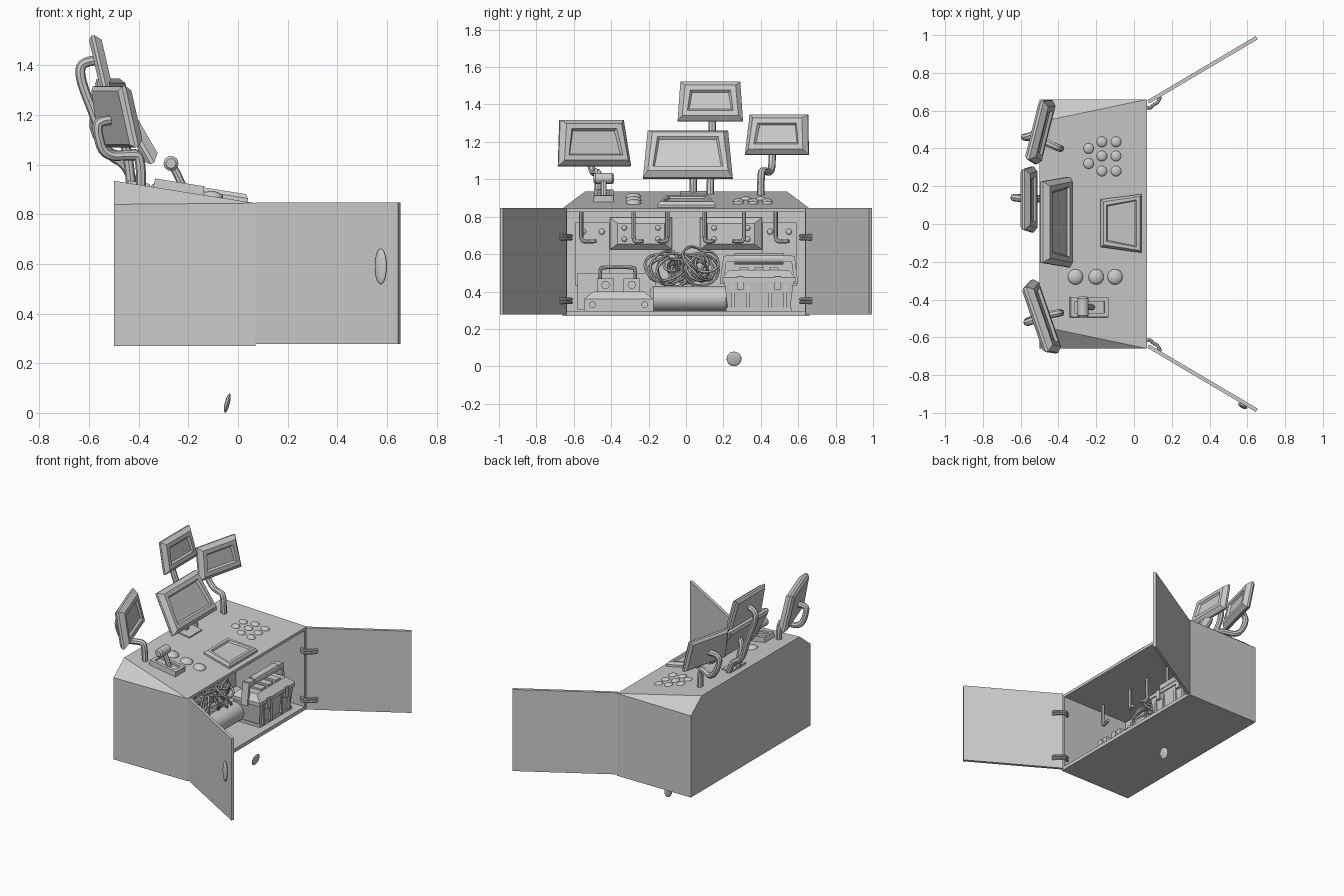
import bpy, bmesh, random
from math import radians, sin, cos, pi, atan
from mathutils import Vector, Matrix

if "Cube" in bpy.data.objects:
    bpy.data.objects.remove(bpy.data.objects["Cube"])

random.seed(4)
SLOPE = 0.158
TILT = Matrix.Rotation(atan(SLOPE), 4, 'Y')


def desk_z(x):
    return 0.845 - SLOPE * (x - 0.07)


def mesh_obj(name, verts, faces, mat=Matrix()):
    me = bpy.data.meshes.new(name)
    bm = bmesh.new()
    vs = [bm.verts.new(mat @ Vector(v)) for v in verts]
    for f in faces:
        bm.faces.new([vs[i] for i in f])
    bmesh.ops.recalc_face_normals(bm, faces=bm.faces)
    bm.to_mesh(me)
    bm.free()
    ob = bpy.data.objects.new(name, me)
    bpy.context.collection.objects.link(ob)
    return ob


def rings(name, loops, mat=Matrix()):
    """Solid made by bridging four-sided loops and capping both ends."""
    verts = [v for l in loops for v in l]
    faces = [(0, 1, 2, 3), tuple(len(verts) - 4 + i for i in range(4))]
    for r in range(len(loops) - 1):
        for i in range(4):
            j = (i + 1) % 4
            faces.append((4*r + i, 4*r + j, 4*r + 4 + j, 4*r + 4 + i))
    return mesh_obj(name, verts, faces, mat)


def quad(x, wb, wt, h):
    """Trapezoid facing +x."""
    return [(x, -wb/2, -h/2), (x, wb/2, -h/2), (x, wt/2, h/2), (x, -wt/2, h/2)]


def flat(z, sx, sy):
    return [(-sx/2, -sy/2, z), (sx/2, -sy/2, z), (sx/2, sy/2, z), (-sx/2, sy/2, z)]


def box(name, c, s, mat=Matrix()):
    return rings(name, [flat(-s[2]/2, s[0], s[1]), flat(s[2]/2, s[0], s[1])],
                 Matrix.Translation(c) @ mat)


def smooth(ob):
    bpy.ops.object.select_all(action='DESELECT')
    ob.select_set(True)
    bpy.context.view_layer.objects.active = ob
    bpy.ops.object.shade_smooth_by_angle(angle=radians(40))
    return ob


def tube(name, pts, r, cyclic=False, res=2, order=3):
    cu = bpy.data.curves.new(name, 'CURVE')
    cu.dimensions = '3D'
    cu.bevel_depth, cu.bevel_resolution, cu.use_fill_caps = r, res, True
    sp = cu.splines.new('NURBS')
    sp.points.add(len(pts) - 1)
    for p, q in zip(sp.points, pts):
        p.co = (*q, 1)
    sp.order_u, sp.resolution_u = order, 5
    sp.use_cyclic_u, sp.use_endpoint_u = cyclic, not cyclic
    ob = bpy.data.objects.new(name, cu)
    bpy.context.collection.objects.link(ob)
    bpy.ops.object.select_all(action='DESELECT')
    ob.select_set(True)
    bpy.context.view_layer.objects.active = ob
    bpy.ops.object.convert(target='MESH')
    return smooth(bpy.context.object)


def dome(name, c, s, mat=Matrix()):
    bpy.ops.mesh.primitive_uv_sphere_add(segments=16, ring_count=10, radius=1)
    ob = bpy.context.object
    ob.name = name
    ob.matrix_world = Matrix.Translation(c) @ mat @ Matrix.Diagonal((*s, 1))
    return smooth(ob)


def rod(name, c, r, length, axis):
    bpy.ops.mesh.primitive_cylinder_add(vertices=16, radius=r, depth=length, location=c)
    ob = bpy.context.object
    ob.name = name
    if axis == 'X':
        ob.rotation_euler = (0, pi/2, 0)
    elif axis == 'Y':
        ob.rotation_euler = (pi/2, 0, 0)
    return smooth(ob)


# Console cabinet: wedge-topped shell with an open front
B, F, W, Z0, Z1 = -0.5, 0.07, 0.66, 0.27, 0.845
cv = [(B, -W, Z0), (B, W, Z0), (B, W, 0.84), (B, 0.54, 0.935), (B, -0.54, 0.935), (B, -W, 0.84)]
cv += [(F, -W, Z0), (F, W, Z0), (F, W, Z1), (F, -W, Z1)]
for x in (F, -0.46):
    cv += [(x, -0.635, 0.295), (x, 0.635, 0.295), (x, 0.635, 0.825), (x, -0.635, 0.825)]
cf = [(0, 1, 2, 3, 4, 5), (0, 1, 7, 6), (1, 2, 8, 7), (0, 5, 9, 6), (2, 3, 8), (4, 5, 9),
      (3, 4, 9, 8), (14, 15, 16, 17)]
for i in range(4):
    j = (i + 1) % 4
    cf += [(6 + i, 6 + j, 10 + j, 10 + i), (10 + i, 10 + j, 14 + j, 14 + i)]
mesh_obj("console_cabinet", cv, cf)

# Open doors and hinges
for s, side in ((-1, "left"), (1, "right")):
    a, b = Vector((0.07, s*0.655)), Vector((0.645, s*0.995))
    n = Vector((0.34, -s*0.575)).normalized() * 0.02
    rings(side + "_door", [[(p.x, p.y, z) for p in (a, b, b + n, a + n)]
                           for z in (0.277, 0.847)])
    for z in (0.35, 0.69):
        for dz in (-0.009, 0.009):
            tube(side + "_hinge", [(0.05, s*0.63, z+dz), (0.08, s*0.605, z+dz),
                 (0.1, s*0.63, z+dz), (0.13, s*0.645, z+dz), (0.14, s*0.675, z+dz)], 0.009)

# Door handle and loose knob below
dome("door_handle", (0.575, -0.963, 0.59), (0.027, 0.012, 0.072), Matrix.Rotation(radians(-30.6), 4, 'Z'))
dome("loose_knob", (-0.043, 0.257, 0.04), (0.01, 0.04, 0.04), Matrix.Rotation(radians(14), 4, 'Y'))


# Monitors: bevelled bezel with recessed screen
def monitor(name, c, w, wt, h, t, yaw, tilt):
    m = (Matrix.Translation(c) @ Matrix.Rotation(radians(yaw), 4, 'Z')
         @ Matrix.Rotation(radians(-tilt), 4, 'Y'))
    def q(x, k):
        return quad(x, w - k, wt - k, h - k)
    rings(name, [q(-t/2, 0.03), q(-t/4, 0), q(0, 0), q(t/2, 0.05),
                 q(t/2, 0.105), q(t/4, 0.125)], m)


monitor("centre_monitor", (-0.41, 0.01, 1.135), 0.48, 0.43, 0.29, 0.06, 0, 30)
monitor("left_monitor", (-0.49, -0.495, 1.195), 0.41, 0.36, 0.25, 0.06, 19, 11)
monitor("right_monitor", (-0.495, 0.49, 1.24), 0.35, 0.32, 0.22, 0.055, -14, 12)
monitor("upper_monitor", (-0.555, 0.13, 1.417), 0.35, 0.32, 0.215, 0.05, 0, 13)

# Bent monitor stands
tube("left_stand", [(-0.39, -0.47, 0.91), (-0.39, -0.47, 1.03), (-0.42, -0.475, 1.04), (-0.54, -0.5, 1.03),
     (-0.57, -0.52, 1.14), (-0.56, -0.52, 1.18), (-0.49, -0.495, 1.18)], 0.02)
tube("right_stand", [(-0.39, 0.4, 0.91), (-0.39, 0.4, 1.03), (-0.42, 0.41, 1.05), (-0.52, 0.46, 1.03),
     (-0.59, 0.46, 1.16), (-0.56, 0.46, 1.22), (-0.49, 0.49, 1.22)], 0.02)
tube("upper_stand", [(-0.42, 0.13, 0.91), (-0.44, 0.13, 1.0), (-0.53, 0.135, 1.04), (-0.57, 0.14, 1.18),
     (-0.64, 0.14, 1.35), (-0.63, 0.14, 1.42), (-0.56, 0.13, 1.42)], 0.02)
tube("centre_stand", [(-0.43, 0.04, 0.91), (-0.44, 0.04, 1.02), (-0.46, 0.03, 1.1), (-0.41, 0.02, 1.14)], 0.02)
box("stand_base", (-0.4, 0.04, desk_z(-0.4)), (0.09, 0.14, 0.02), TILT)

# Tablet panel on the desk
tab = []
for z, k in ((-0.01, 0), (0.014, 0), (0.03, 0.012), (0.03, 0.03), (0.018, 0.036)):
    tab.append([(-0.11 + k, -0.122 + k, z), (0.11 - k, -0.152 + k, z),
                (0.11 - k, 0.158 - k, z), (-0.11 + k, 0.13 - k, z)])
rings("desk_screen", tab, Matrix.Translation((-0.07, 0, desk_z(-0.07))) @ TILT)

# Push buttons
for x in (-0.31, -0.2, -0.1):
    dome("large_button", (x, -0.28, desk_z(x)), (0.041, 0.041, 0.022), TILT)
for x, ys in ((-0.24, (0.32, 0.4)), (-0.17, (0.28, 0.36, 0.435)), (-0.095, (0.28, 0.36, 0.435))):
    for y in ys:
        dome("small_button", (x, y, desk_z(x)), (0.028, 0.028, 0.014), TILT)

# Throttle lever with slotted base
rings("lever_base", [flat(-0.02, 0.21, 0.11), flat(0.035, 0.2, 0.105), flat(0.035, 0.16, 0.06),
      flat(0.02, 0.16, 0.06)], Matrix.Translation((-0.24, -0.44, desk_z(-0.24))) @ TILT)
tube("lever_stick", [(-0.22, -0.44, 0.9), (-0.235, -0.44, 0.95), (-0.27, -0.44, 1.005)], 0.016)
g = rod("lever_grip", (-0.27, -0.44, 1.005), 0.03, 0.11, 'Y')
g.modifiers.new("round", 'BEVEL').width = 0.01

# Back wall panels and bevelled boxes with bolts
for s in (-1, 1):
    box("wall_panel", (-0.45, s*0.5, 0.6), (0.025, 0.18, 0.34))
    rings("wall_box", [quad(0, 0.33, 0.33, 0.17), quad(0.03, 0.33, 0.33, 0.17), quad(0.06, 0.25, 0.25, 0.11)],
          Matrix.Translation((-0.46, s*0.24, 0.71)))
    for y in (0.45, 0.55):
        dome("panel_bolt", (-0.436, s*y, 0.72), (0.01, 0.016, 0.016))
    for y in (0.15, 0.33):
        for z in (0.68, 0.74):
            dome("box_bolt", (-0.4, s*y, z), (0.01, 0.014, 0.014))

# Ceiling hooks
for y, d in ((-0.56, 0.08), (-0.28, 0.05), (-0.1, -0.05), (0.1, 0.05), (0.31, -0.06), (0.48, 0.07)):
    tube("ceiling_hook", [(-0.2, y, 0.83), (-0.2, y, 0.72), (-0.2, y, 0.67), (-0.19, y + d*0.5, 0.665),
         (-0.18, y + d, 0.67)], 0.011)

# Tangled cables over a canister
for i in range(18):
    r = random.uniform(0.06, 0.11)
    c = Vector((random.uniform(-0.27, -0.16), random.uniform(-0.14, 0.12), random.uniform(0.51, 0.56)))
    rot = Matrix.Rotation(random.uniform(-1, 1), 3, 'Z') @ Matrix.Rotation(random.uniform(-0.9, 0.9), 3, 'Y')
    pts = [c + rot @ Vector((random.uniform(-0.02, 0.02), r*1.1*cos(a*pi/4), r*sin(a*pi/4)))
           * random.uniform(0.85, 1.1) for a in range(8)]
    tube("cable_loop", pts, 0.008, True, 1, 4)
rod("canister", (-0.17, 0.02, 0.362), 0.067, 0.42, 'Y').modifiers.new("round", 'BEVEL').width = 0.015

# Control unit on the left: base, knob boxes, rail and case
T = Matrix.Translation((-0.12, -0.36, 0))
rings("control_base", [flat(0.295, 0.2, 0.37), flat(0.36, 0.2, 0.37), flat(0.4, 0.14, 0.27)], T)
box("control_case", (-0.33, -0.37, 0.4), (0.16, 0.42, 0.2))
for y in (-0.43, -0.29):
    box("knob_box", (-0.13, y, 0.435), (0.09, 0.09, 0.07))
    rod("knob", (-0.08, y, 0.435), 0.022, 0.03, 'X')
for y in (-0.5, -0.22):
    rod("base_knob", (-0.018, y, 0.33), 0.018, 0.02, 'X')
tube("control_rail", [(-0.2, -0.46, 0.4), (-0.2, -0.46, 0.52), (-0.2, -0.45, 0.53), (-0.2, -0.28, 0.53),
     (-0.2, -0.27, 0.52), (-0.2, -0.27, 0.4)], 0.01)

# Toolbox: tapered body, chamfered lid, ribs, latches and handle
T = Matrix.Translation((-0.08, 0.39, 0))
rings("toolbox_body", [flat(0.295, 0.18, 0.33), flat(0.45, 0.21, 0.37)], T)
rings("toolbox_lid", [flat(0.45, 0.225, 0.39), flat(0.475, 0.225, 0.39), flat(0.515, 0.13, 0.32)], T)
box("toolbox_rib", (-0.08, 0.39, 0.305), (0.2, 0.35, 0.02))
for y in (0.25, 0.33, 0.45, 0.53):
    box("toolbox_rib", (-0.08, y, 0.37), (0.215, 0.018, 0.14))
for y in (0.29, 0.49):
    box("toolbox_latch", (0.028, y, 0.445), (0.02, 0.035, 0.07))
for y in (0.31, 0.39, 0.47):
    box("lid_ridge", (-0.08, y, 0.52), (0.12, 0.05, 0.015))
for s in (-1, 1):
    rings("handle_arm", [[(x, 0.39 + s*y, z) for x, y in ((-0.105 , a), (-0.055, a), (-0.055, a + 0.02),
          (-0.105, a + 0.02))] for a, z in ((0.19, 0.44), (0.17, 0.59))])
box("handle_bar", (-0.08, 0.39, 0.575), (0.05, 0.36, 0.035))
rod("handle_grip", (-0.08, 0.39, 0.575), 0.03, 0.26, 'Y')
